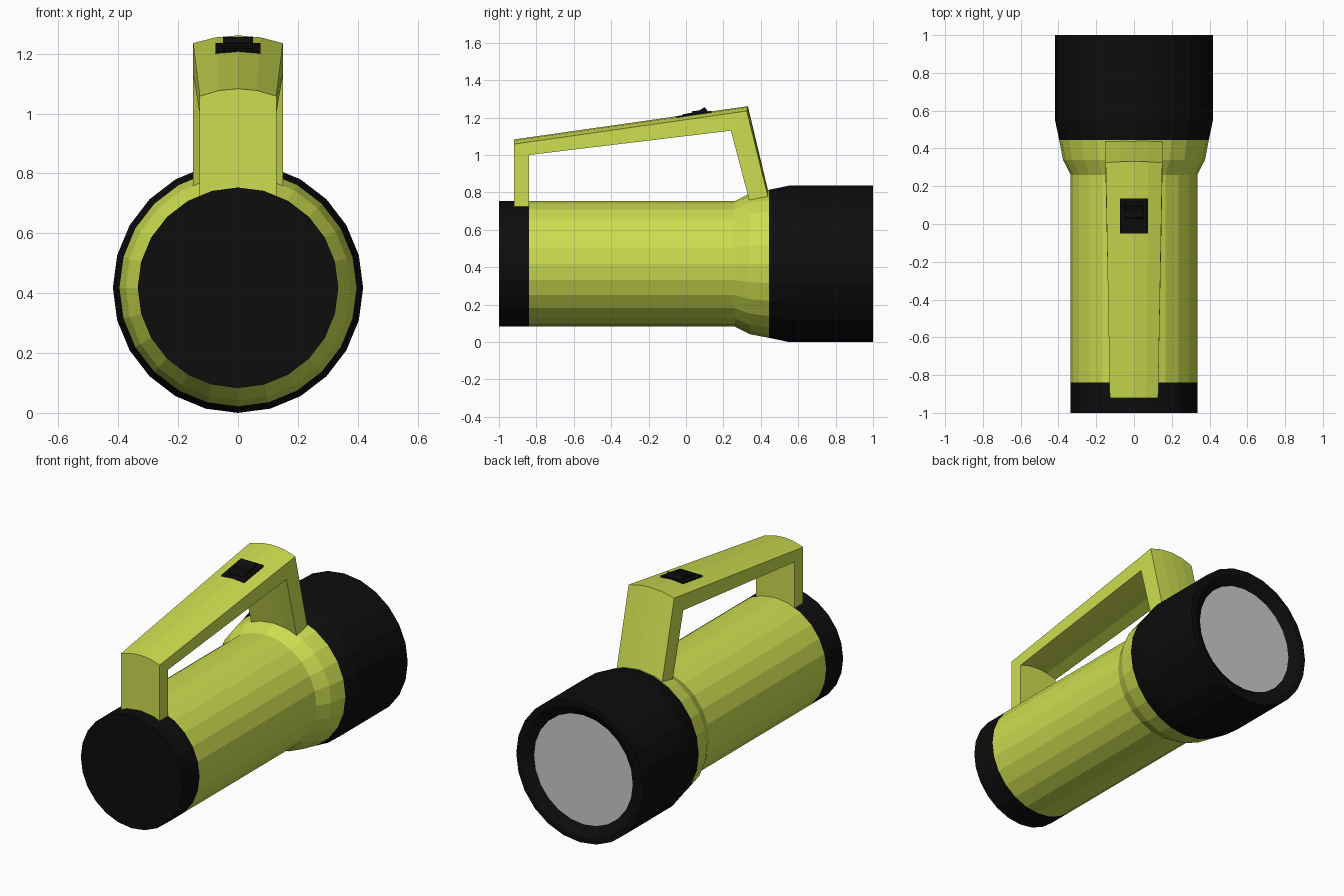
import bpy, bmesh, math

if "Cube" in bpy.data.objects:
    bpy.data.objects.remove(bpy.data.objects["Cube"])

ZC = 0.418   # height of the torch axis
SIDES = 24


def material(name, rgb):
    m = bpy.data.materials.new(name)
    m.diffuse_color = (*rgb, 1)
    m.use_nodes = True
    m.node_tree.nodes["Principled BSDF"].inputs["Base Color"].default_value = m.diffuse_color
    return m


def make_object(name, bm, mat=None):
    bmesh.ops.recalc_face_normals(bm, faces=bm.faces)
    mesh = bpy.data.meshes.new(name)
    bm.to_mesh(mesh)
    bm.free()
    ob = bpy.data.objects.new(name, mesh)
    bpy.context.collection.objects.link(ob)
    if mat:
        mesh.materials.append(mat)
    return ob


def loft(name, rings, mat=None, cap_start=False, cap_end=False):
    """Skin a list of closed rings of points."""
    bm = bmesh.new()
    rows = [[bm.verts.new(p) for p in ring] for ring in rings]
    n = len(rows[0])
    for a, b in zip(rows, rows[1:]):
        for i in range(n):
            j = (i + 1) % n
            bm.faces.new((a[i], a[j], b[j], b[i]))
    if cap_start:
        bm.faces.new(rows[0])
    if cap_end:
        bm.faces.new(rows[-1])
    return make_object(name, bm, mat)


def circle(r, y):
    return [(r * math.sin(math.tau * i / SIDES), y,
             ZC + r * math.cos(math.tau * i / SIDES)) for i in range(SIDES)]


def turned(name, profile, mat=None, **caps):
    return loft(name, [circle(r, y) for r, y in profile], mat, **caps)


yellow = material("yellow_plastic", (0.61, 0.73, 0.08))
black = material("black_rubber", (0.004, 0.004, 0.004))

# Barrel, tail cap, head and lens
turned("tail_cap", [(0.335, -1), (0.335, -0.84)], black, cap_start=True)
turned("barrel", [(0.335, -0.84), (0.335, 0.26), (0.376, 0.34), (0.396, 0.445)], yellow)
turned("head", [(0.396, 0.445), (0.418, 0.55), (0.418, 1), (0.385, 1), (0.325, 0.965)], black)
lens = bmesh.new()
lens.faces.new([lens.verts.new(p) for p in circle(0.325, 0.965)])
make_object("lens", lens)

# Handle: sections (half width, outer y/z, inner y/z, crown offset y/z)
sections = [
    (0.128, (-0.92, 0.68), (-0.84, 0.68), (0, 0)),
    (0.128, (-0.92, 1.058), (-0.84, 1.00), (0, 0.025)),
    (0.150, (0.325, 1.235), (0.24, 1.13), (0.006, 0.026)),
    (0.150, (0.445, 0.75), (0.34, 0.75), (0.008, 0)),
]
rings = []
for w, outer, inner, crown in sections:
    ring = []
    for (y, z), order in ((outer, (-1, -0.5, 0, 0.5, 1)), (inner, (1, 0.5, 0, -0.5, -1))):
        for t in order:
            k = 1 - t * t
            ring.append((w * t, y + crown[0] * k, z + crown[1] * k))
    rings.append(ring)
loft("handle", rings, yellow, cap_start=True, cap_end=True)


# Switch: base plate and raised thumb slider
def prism(name, profile, w, mat):
    return loft(name, [[(x, y, z) for y, z in profile] for x in (-w, w)],
                mat, cap_start=True, cap_end=True)


prism("switch_plate", [(-0.05, 1.195), (-0.05, 1.208), (0.135, 1.236), (0.135, 1.22)], 0.075, black)
prism("switch_slider", [(-0.02, 1.205), (-0.02, 1.217), (0.03, 1.226), (0.035, 1.234), (0.07, 1.238),
                        (0.10, 1.256), (0.115, 1.236), (0.115, 1.22)], 0.05, black)
